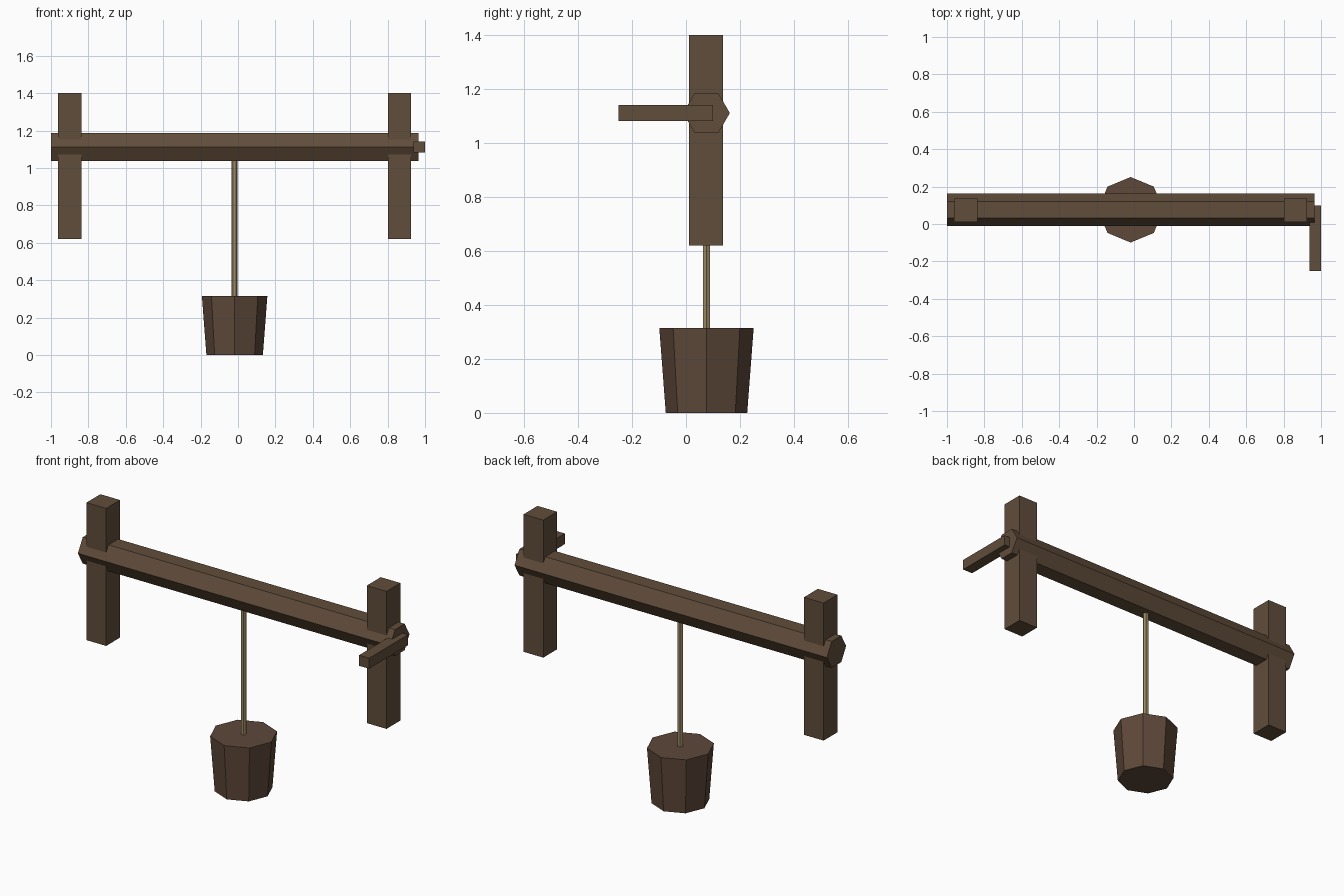
import bpy, bmesh, math
from mathutils import Matrix, Vector

if "Cube" in bpy.data.objects:
    bpy.data.objects.remove(bpy.data.objects["Cube"])


def material(name, rgb):
    m = bpy.data.materials.new(name)
    m.diffuse_color = (*rgb, 1)
    m.use_nodes = True
    m.node_tree.nodes["Principled BSDF"].inputs["Base Color"].default_value = m.diffuse_color
    return m


WOOD = material("brown wood", (0.118, 0.074, 0.043))
BUCKET = material("reddish wood", (0.112, 0.065, 0.041))
ROPE = material("straw rope", (0.33, 0.255, 0.13))


def finish(name, bm, mat):
    bmesh.ops.recalc_face_normals(bm, faces=bm.faces)
    me = bpy.data.meshes.new(name)
    bm.to_mesh(me)
    bm.free()
    me.materials.append(mat)
    ob = bpy.data.objects.new(name, me)
    bpy.context.collection.objects.link(ob)
    return ob


def box(name, lo, hi, mat):
    lo, hi = Vector(lo), Vector(hi)
    bm = bmesh.new()
    bmesh.ops.create_cube(bm, size=1, matrix=Matrix.Translation((lo + hi) / 2)
                          @ Matrix.Diagonal((*(hi - lo), 1)))
    return finish(name, bm, mat)


def prism(name, sides, rings, mat):
    """Closed prism lofted between two rings of (centre, radius, u axis, v axis)."""
    bm = bmesh.new()
    loops = []
    for c, r, u, v in rings:
        c, u, v = Vector(c), Vector(u), Vector(v)
        angles = [2 * math.pi * i / sides for i in range(sides)]
        loops.append([bm.verts.new(c + r * (math.cos(a) * u + math.sin(a) * v)) for a in angles])
    a, b = loops
    bm.faces.new(a)
    bm.faces.new(b)
    for i in range(sides):
        j = (i + 1) % sides
        bm.faces.new((a[i], a[j], b[j], b[i]))
    return finish(name, bm, mat)


X, Y, Z = (1, 0, 0), (0, 1, 0), (0, 0, 1)
CX, CY = -0.018, 0.076

# Two square posts
for side, x in (("left", -0.9), ("right", 0.864)):
    box(side + "_post", (x - 0.062, 0.012, 0.62), (x + 0.062, 0.137, 1.402), WOOD)

# Hexagonal roller and its crank
prism("roller_beam", 6, [((x, CY, 1.112), 0.0865, Y, Z) for x in (-1.0, 0.965)], WOOD)
box("crank_handle", (0.937, -0.25, 1.082), (1.0, 0.10, 1.142), WOOD)

# Rope and tapered octagonal bucket
prism("rope", 6, [((CX, CY, z), 0.016, X, Y) for z in (0.30, 1.06)], ROPE)
prism("bucket", 8, [((CX, CY, 0), 0.151, X, Y), ((CX, CY, 0.315), 0.175, X, Y)], BUCKET)
